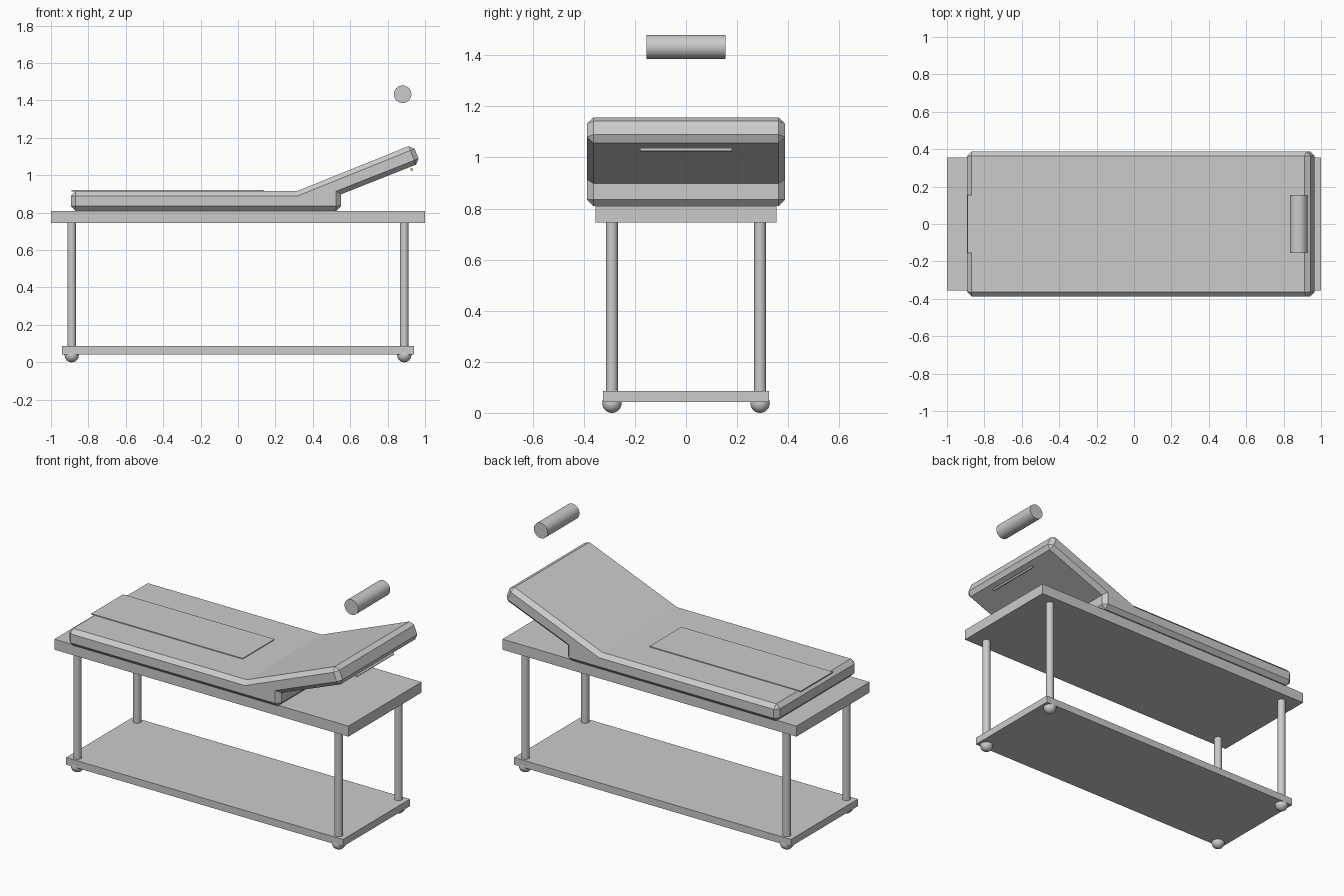
import bpy, bmesh
from math import radians

cube = bpy.data.objects.get("Cube")
if cube:
    bpy.data.objects.remove(cube, do_unlink=True)

GREY = (0.6, 0.6, 0.6, 1)
grey = bpy.data.materials.new("plain_grey")
grey.diffuse_color = GREY
grey.use_nodes = True
grey.node_tree.nodes["Principled BSDF"].inputs["Base Color"].default_value = GREY


def finish(name, smooth=False):
    ob = bpy.context.object
    ob.name = ob.data.name = name
    ob.data.materials.append(grey)
    if smooth:
        bpy.ops.object.shade_smooth_by_angle(angle=radians(40))
    return ob


def box(name, low, high):
    centre = [(a + b) / 2 for a, b in zip(low, high)]
    bpy.ops.mesh.primitive_cube_add(size=1, location=centre)
    ob = finish(name)
    ob.scale = [b - a for a, b in zip(low, high)]
    bpy.ops.object.transform_apply(location=False, rotation=False, scale=True)


def rod(name, radius, length, location, along_y=False):
    bpy.ops.mesh.primitive_cylinder_add(
        vertices=32, radius=radius, depth=length, location=location,
        rotation=(radians(90) if along_y else 0, 0, 0))
    return finish(name, smooth=True)


# Table top and lower shelf
box("table_top", (-1, -0.355, 0.745), (1, 0.355, 0.81))
box("lower_shelf", (-0.942, -0.325, 0.042), (0.942, 0.325, 0.086))

# Legs and ball feet
for x, end in ((-0.889, "right"), (0.889, "left")):
    for y, side in ((-0.29, "front"), (0.29, "back")):
        rod(f"{side}_{end}_leg", 0.023, 0.68, (x, y, 0.415))
        bpy.ops.mesh.primitive_uv_sphere_add(
            segments=24, ring_count=16, radius=0.038, location=(x, y, 0.038))
        finish(f"{side}_{end}_foot", smooth=True)

# Mattress with raised backrest: side profile, extruded and chamfered
profile = [(-0.893, 0.81), (0.55, 0.81), (0.55, 0.898), (0.975, 1.066),
           (0.935, 1.165), (0.315, 0.915), (-0.893, 0.915)]
bends = (2, 5)
HALF = 0.388
bm = bmesh.new()
near = [bm.verts.new((x, -HALF, z)) for x, z in profile]
far = [bm.verts.new((x, HALF, z)) for x, z in profile]
bm.faces.new(near)
bm.faces.new(far[::-1])
n = len(profile)
for i in range(n):
    j = (i + 1) % n
    bm.faces.new((near[j], near[i], far[i], far[j]))
bmesh.ops.recalc_face_normals(bm, faces=bm.faces)
inner = {bm.edges.get((near[i], far[i])) for i in bends}
bmesh.ops.bevel(bm, geom=[e for e in bm.edges if e not in inner],
                offset=0.025, offset_type='OFFSET', segments=1,
                profile=0.5, affect='EDGES')
mesh = bpy.data.meshes.new("mattress")
bm.to_mesh(mesh)
bm.free()
mattress = bpy.data.objects.new("mattress", mesh)
mesh.materials.append(grey)
bpy.context.collection.objects.link(mattress)

# Paper sheet lying on the flat part
box("paper_sheet", (-0.89, -0.155, 0.914), (0.14, 0.155, 0.92))

# Grab rail under the backrest and the round pillow above it
rod("grab_rail", 0.007, 0.36, (0.929, 0, 1.031), along_y=True)
rod("pillow", 0.047, 0.31, (0.88, 0, 1.433), along_y=True)
